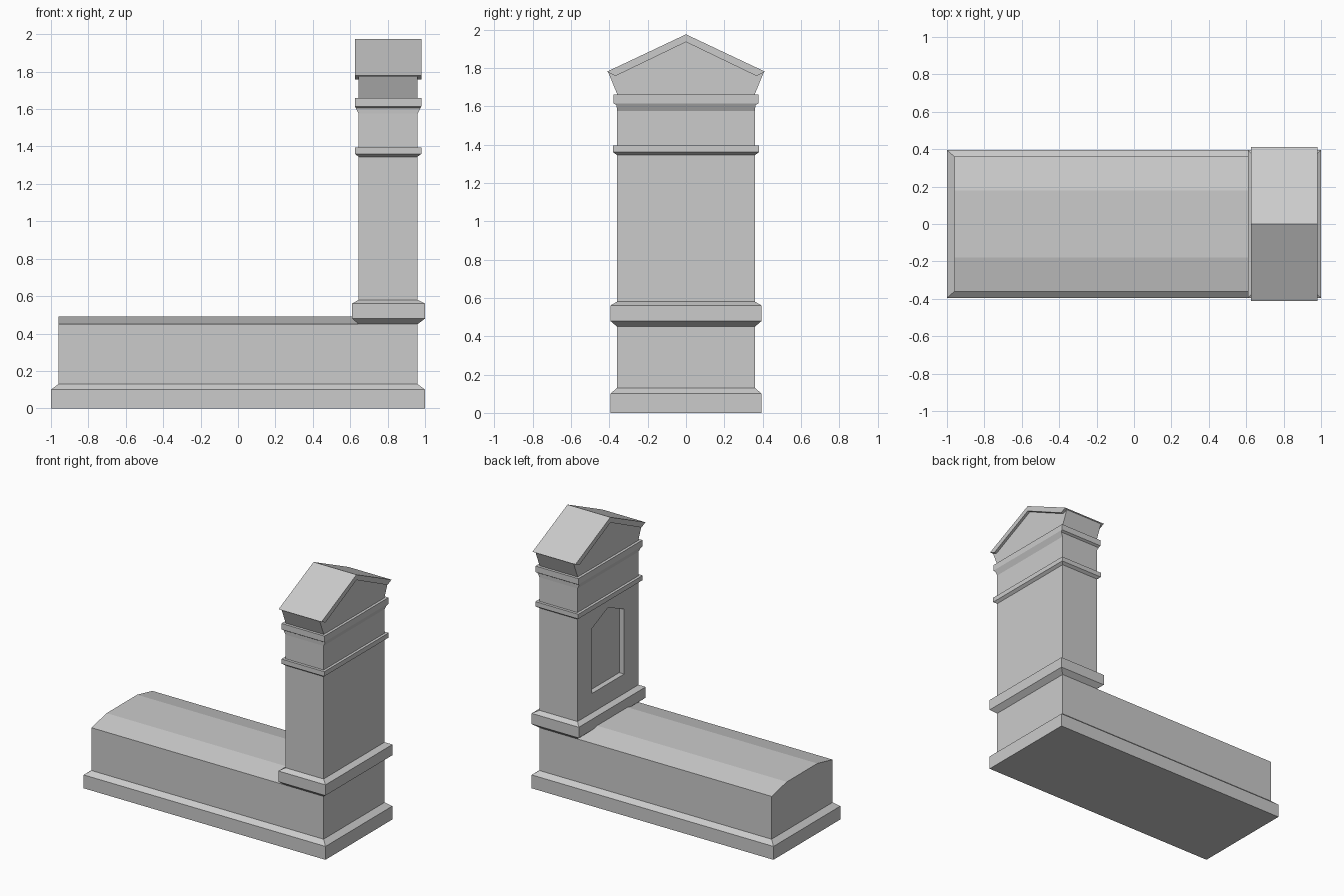
import bpy, bmesh

if "Cube" in bpy.data.objects:
    bpy.data.objects.remove(bpy.data.objects["Cube"])


def finish(name, bm):
    bmesh.ops.recalc_face_normals(bm, faces=bm.faces)
    mesh = bpy.data.meshes.new(name)
    bm.to_mesh(mesh)
    bm.free()
    obj = bpy.data.objects.new(name, mesh)
    bpy.context.collection.objects.link(obj)
    return obj


def stack(name, rings):
    """Loft of rectangular rings (x0, x1, half_y, z), closed at both ends."""
    bm = bmesh.new()
    loops = [[bm.verts.new(p) for p in
              ((x0, -y, z), (x1, -y, z), (x1, y, z), (x0, y, z))]
             for x0, x1, y, z in rings]
    for a, b in zip(loops, loops[1:]):
        for i in range(4):
            j = (i + 1) % 4
            bm.faces.new((a[i], a[j], b[j], b[i]))
    bm.faces.new(loops[0])
    bm.faces.new(loops[-1])
    return finish(name, bm)


def prism(name, x0, x1, half):
    """Extrude a (y, z) half outline, mirrored in y, from x0 to x1."""
    profile = half + [(-y, z) for y, z in reversed(half) if y > 0]
    bm = bmesh.new()
    face = bm.faces.new([bm.verts.new((x0, y, z)) for y, z in profile])
    ext = bmesh.ops.extrude_face_region(bm, geom=[face])["geom"]
    verts = [v for v in ext if isinstance(v, bmesh.types.BMVert)]
    bmesh.ops.translate(bm, verts=verts, vec=(x1 - x0, 0, 0))
    return finish(name, bm)


# Stepped plinth and the low tomb body with its faceted lid
stack("plinth", [(-1, 1, .395, 0), (-1, 1, .395, .10), (-.96, .96, .36, .13)])
prism("tomb_body", -.96, .645, [(.36, .13), (.36, .45), (.18, .49)])
stack("headstone_base", [(.645, .96, .36, .13), (.645, .96, .36, .45)])

# Headstone shaft with its mouldings
L, R, Y = .645, .96, .36
shaft = stack("headstone_shaft", [
    (L, R, Y, .45), (.61, 1, .395, .48), (.61, 1, .395, .56), (L, R, Y, .58),
    (L, R, Y, 1.345), (.625, .98, .38, 1.36), (.625, .98, .38, 1.395),
    (L, R, Y, 1.395), (L, R, Y, 1.575), (.63, .975, .362, 1.605),
    (.625, .98, .378, 1.615), (.625, .98, .378, 1.66)])

# Pointed recessed panel on the side facing the tomb
cutter = prism("panel_cutter", .5, L + .04, [(.19, .725), (.19, 1.21), (0, 1.295)])
cutter.hide_render = True
mod = shaft.modifiers.new("panel", 'BOOLEAN')
mod.operation = 'DIFFERENCE'
mod.solver = 'EXACT'
mod.object = cutter
bpy.context.view_layer.objects.active = shaft
bpy.ops.object.modifier_apply(modifier=mod.name)
bpy.data.objects.remove(cutter)

# Flared gable block and the overhanging gable roof
prism("gable", L, R, [(.358, 1.66), (.405, 1.775), (0, 1.96)])
prism("gable_roof", .625, .98,
      [(0, 1.935), (.367, 1.758), (.413, 1.78), (0, 1.975)])
